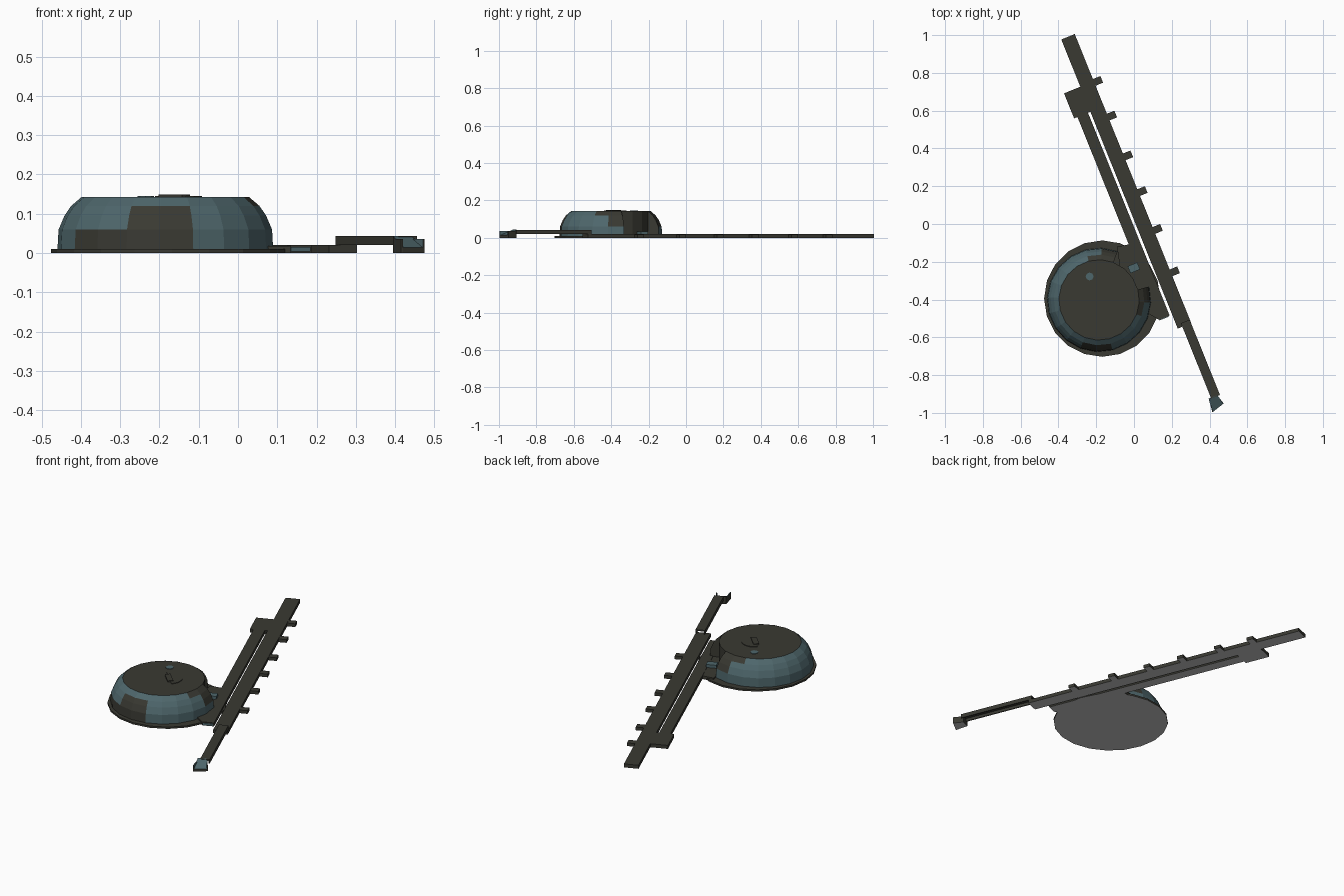
import bpy, bmesh, math
from mathutils import Vector, Matrix

cube = bpy.data.objects.get("Cube")
if cube:
    bpy.data.objects.remove(cube)


def material(name, rgb):
    m = bpy.data.materials.new(name)
    m.use_nodes = True
    m.diffuse_color = (*rgb, 1)
    m.node_tree.nodes["Principled BSDF"].inputs["Base Color"].default_value = (*rgb, 1)
    return m


DARK, BLUE, GREY = range(3)
MATS = [material("dark olive", (0.041, 0.041, 0.032)),
        material("slate blue", (0.076, 0.134, 0.148)),
        material("underside grey", (0.57, 0.57, 0.57))]

# Runway frame: s runs to the front end, t runs outward to the tabs
ALONG = Vector((0.374, -0.928, 0)).normalized()
ACROSS = Vector((0.928, 0.374, 0)).normalized()


def at(s, t):
    p = ALONG * s + ACROSS * t
    return p.x, p.y


def finish(name, bm):
    bmesh.ops.recalc_face_normals(bm, faces=bm.faces)
    for f in bm.faces:
        if f.normal.z < -0.9 and f.calc_center_median().z < 0.005:
            f.material_index = GREY
    me = bpy.data.meshes.new(name)
    bm.to_mesh(me)
    bm.free()
    for m in MATS:
        me.materials.append(m)
    ob = bpy.data.objects.new(name, me)
    bpy.context.collection.objects.link(ob)
    return ob


def prism(name, outline, z0, z1, colour=DARK):
    """Flat outline pulled up from z0 to z1."""
    bm = bmesh.new()
    base = bm.faces.new([bm.verts.new((x, y, z0)) for x, y in outline])
    top = bmesh.ops.extrude_face_region(bm, geom=[base])["geom"]
    bmesh.ops.translate(bm, vec=(0, 0, z1 - z0),
                        verts=[v for v in top if isinstance(v, bmesh.types.BMVert)])
    for f in bm.faces:
        f.material_index = colour
    return finish(name, bm)


def slab(name, s0, s1, t0, t1, z0, z1, colour=DARK):
    return prism(name, [at(s0, t0), at(s1, t0), at(s1, t1), at(s0, t1)], z0, z1, colour)


def ring(r, n, cx, cy, start=0, end=360):
    count = n if end - start == 360 else n + 1
    return [(cx + r * math.cos(math.radians(start + (end - start) * i / n)),
             cy + r * math.sin(math.radians(start + (end - start) * i / n)))
            for i in range(count)]


# Runway strips
slab("main_strip", -1.05, 0.60, 0.008, 0.085, 0, 0.02)
slab("side_strip", -0.64, 0.52, -0.066, -0.006, 0, 0.02)
slab("strip_head", -0.78, -0.637, -0.085, 0.008, 0, 0.02)
slab("side_strip_marker", 0.52, 0.524, -0.066, -0.012, 0.004, 0.015, BLUE)
for i, s in enumerate((-0.774, -0.576, -0.349, -0.145, 0.071, 0.313)):
    slab(f"edge_tab_{i + 1}", s - 0.019, s + 0.019, 0.085, 0.128, 0, 0.018)

# Raised arm: hollow channel open underneath
slab("arm_top", 0.58, 1.01, 0.034, 0.084, 0.036, 0.043)
for i, t in enumerate((0.034, 0.078)):
    slab(f"arm_side_{i + 1}", 0.58, 1.01, t, t + 0.006, 0.02, 0.037)

# Scoop foot at the tip of the arm: a ramp between two side walls
INNER_L, INNER_R = Vector((0.44, -0.905)), Vector((0.395, -0.925))
OUTER_L, OUTER_R = Vector((0.475, -0.95)), Vector((0.415, -0.997))
foot = prism("foot_ramp", [INNER_R, INNER_L, OUTER_L, OUTER_R], 0, 0.044)
for v in foot.data.vertices:
    if v.co.z > 0.01 and v.co.y < -0.94:
        v.co.z = 0.014
for p in foot.data.polygons:
    if p.normal.z > 0.5:
        p.material_index = BLUE
centre = (INNER_L + OUTER_R) / 2
for side, a, b in (("left", INNER_L, OUTER_L), ("right", INNER_R, OUTER_R)):
    inset = (centre - (a + b) / 2).normalized() * 0.005
    wall = prism(f"foot_wall_{side}", [a, b, b + inset, a + inset], 0.002, 0.036)
    for p in wall.data.polygons:
        if p.normal.xy.dot(inset) > 0.002 or p.normal.z > 0.9:
            p.material_index = BLUE

# Base plate and bridge
CX, CY = -0.185, -0.402
prism("base_plate", ring(0.308, 20, -0.168, -0.395), 0, 0.01)
prism("bridge", [(-0.09, -0.12), at(0.09, -0.066), at(0.52, -0.066), (0.12, -0.50), (-0.05, -0.40)],
      0, 0.018)

# Domed hull, with an open bay on the runway side
PROFILE = [(0.275, 0.008), (0.272, 0.06), (0.257, 0.095), (0.24, 0.12), (0.213, 0.143)]
CORE = PROFILE[-1][0]
STEP, BAY = 18, (15, 69)
BAY_MID = sum(BAY) / 2


def hull_colour(a, row):
    """Dark flanks widen upward beside the bay; a stepped dark patch faces front."""
    from_bay = abs((a - BAY_MID + 180) % 360 - 180)
    flank = BAY_MID - BAY[0] + STEP * (0, 1, 1, 2)[row]
    from_front = (a + 180) % 360 - 180 + 90
    patch_start = (-57, -21, -21, 15)[row]
    if from_bay < flank or patch_start < from_front < 15:
        return DARK
    return BLUE


bm = bmesh.new()
columns = []
for a in range(BAY[1], BAY[0] + 361, STEP):
    c, s = math.cos(math.radians(a)), math.sin(math.radians(a))
    columns.append((a, [bm.verts.new((CX + r * c, CY + r * s, z)) for r, z in PROFILE]))
for (a0, col0), (a1, col1) in zip(columns, columns[1:]):
    for k in range(len(PROFILE) - 1):
        f = bm.faces.new((col0[k], col1[k], col1[k + 1], col0[k + 1]))
        f.material_index = hull_colour((a0 + a1) / 2, k)
for a, col in (columns[0], columns[-1]):
    x, y = math.cos(math.radians(a)), math.sin(math.radians(a))
    inner = bm.verts.new((CX + CORE * x, CY + CORE * y, PROFILE[0][1]))
    bm.faces.new(col + [inner])
finish("dome_hull", bm)
prism("dome_core", ring(CORE, 20, CX, CY, -3, 357), 0.008, 0.1425)

# Half-round hatch, latch and light on the roof
HX, HY = -0.162, -0.388
prism("hatch", ring(0.07, 12, HX, HY, -45, 135), 0.14, 0.1455)
turn = Matrix.Rotation(math.radians(-45), 2)
latch = [turn @ Vector(p) for p in
         ((-0.042, -0.015), (0.042, -0.015), (0.042, 0.015), (-0.042, 0.015))]
prism("hatch_latch", [(HX + p.x, HY + p.y) for p in latch], 0.14, 0.149)
prism("roof_light", ring(0.021, 8, -0.235, -0.278), 0.14, 0.145, BLUE)

# Small block on the bridge
slab("bridge_block", 0.195, 0.235, -0.115, -0.06, 0.015, 0.035, BLUE)
